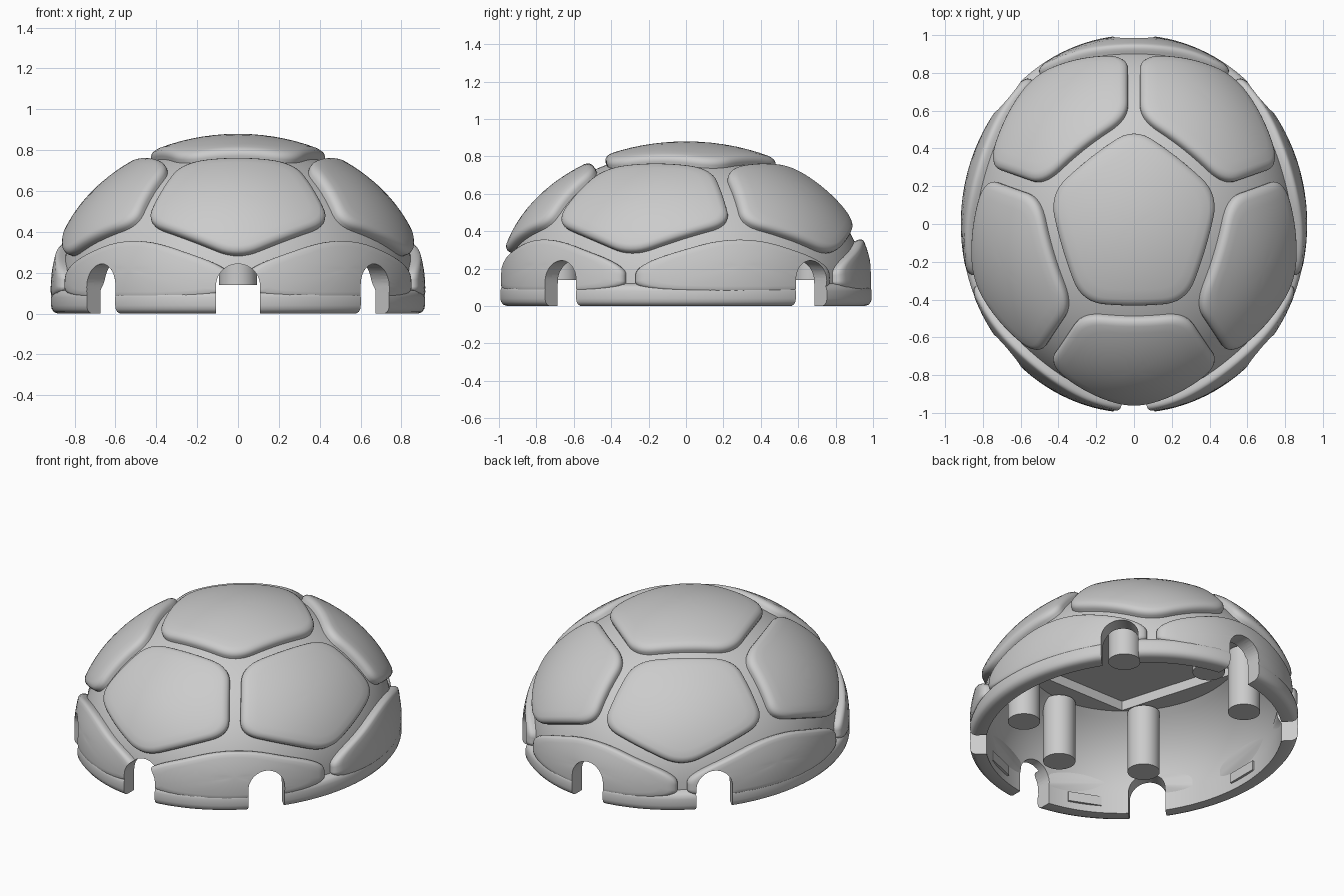
import bpy, bmesh, math
from mathutils import Vector, Matrix

cube = bpy.data.objects.get("Cube")
if cube:
    bpy.data.objects.remove(cube, do_unlink=True)

GREY = (0.6, 0.6, 0.6, 1)
mat = bpy.data.materials.new("shell_grey")
mat.use_nodes = True
mat.diffuse_color = GREY
mat.node_tree.nodes["Principled BSDF"].inputs["Base Color"].default_value = GREY

WIDE = 0.915                        # width to length ratio
DOME = Vector((0.87, 0.95, 0.71))   # half axes of the dome
FLOOR = 0.12                        # height of the dome's centre, on top of the rim


def make(name, bm):
    bmesh.ops.recalc_face_normals(bm, faces=bm.faces)
    me = bpy.data.meshes.new(name)
    bm.to_mesh(me)
    bm.free()
    me.materials.append(mat)
    ob = bpy.data.objects.new(name, me)
    bpy.context.collection.objects.link(ob)
    return ob


def activate(ob):
    bpy.ops.object.select_all(action='DESELECT')
    ob.select_set(True)
    bpy.context.view_layer.objects.active = ob


def smooth(ob):
    activate(ob)
    bpy.ops.object.shade_smooth_by_angle(angle=math.radians(35))


def cut(ob, cutters):
    activate(ob)
    for c in cutters:
        mod = ob.modifiers.new("cut", 'BOOLEAN')
        mod.operation = 'DIFFERENCE'
        mod.solver = 'EXACT'
        mod.object = c
        bpy.ops.object.modifier_apply(modifier=mod.name)


def prism(name, outline, direction):
    bm = bmesh.new()
    face = bm.faces.new([bm.verts.new(p) for p in outline])
    ext = bmesh.ops.extrude_face_region(bm, geom=[face], use_keep_orig=True)
    bmesh.ops.translate(bm, vec=direction,
                        verts=[v for v in ext["geom"] if isinstance(v, bmesh.types.BMVert)])
    return make(name, bm)


def lathe(name, profile, steps=128):
    bm = bmesh.new()
    vs = [bm.verts.new((0, r, z)) for r, z in profile]
    es = [bm.edges.new(pair) for pair in zip(vs, vs[1:])]
    bmesh.ops.spin(bm, geom=vs + es, cent=(0, 0, 0), axis=(0, 0, 1),
                   angle=math.tau, steps=steps)
    bmesh.ops.remove_doubles(bm, verts=bm.verts, dist=1e-4)
    bmesh.ops.scale(bm, vec=(WIDE, 1, 1), verts=bm.verts)
    return make(name, bm)


def direction(az, polar):
    a, p = math.radians(az), math.radians(polar)
    return Vector((math.sin(p) * math.cos(a), math.sin(p) * math.sin(a), math.cos(p)))


def on_dome(d, h):
    d = d.normalized()
    normal = Vector(d[i] / DOME[i] for i in range(3)).normalized()
    return Vector(d[i] * DOME[i] for i in range(3)) + normal * h + Vector((0, 0, FLOOR))


def scute(name, corners, height, gap=0.045, round_part=0.22, edge_steps=10):
    """Raised pad with rounded corners, laid over the dome."""
    c = sum(corners, Vector()).normalized()
    a = c.orthogonal().normalized()
    b = c.cross(a)
    pts = [Vector((d.dot(a), d.dot(b))) / d.dot(c) for d in corners]
    pts.sort(key=lambda p: math.atan2(p.y, p.x))
    n = len(pts)
    # inset every side by the seam width
    inset = []
    for i in range(n):
        e1 = (pts[i] - pts[i - 1]).normalized()
        e2 = (pts[(i + 1) % n] - pts[i]).normalized()
        n1, n2 = Vector((-e1.y, e1.x)), Vector((-e2.y, e2.x))
        inset.append(pts[i] + (n1 + n2) * gap / (1 + n1.dot(n2)))
    # rounded corners joined by straight sides
    outline = []
    for i, p in enumerate(inset):
        q = inset[(i + 1) % n]
        start = p.lerp(inset[i - 1], round_part)
        end = p.lerp(q, round_part)
        for k in range(8):
            t = k / 8
            outline.append(start.lerp(p, t).lerp(p.lerp(end, t), t))
        for k in range(edge_steps):
            outline.append(end.lerp(q.lerp(p, round_part), k / edge_steps))
    bm = bmesh.new()
    rings = []
    steps = [(1, -0.03), (1, height * 0.35), (0.985, height * 0.62), (0.955, height * 0.84),
             (0.91, height * 0.95)] + [(s / 8, height) for s in range(7, 0, -1)]
    for s, h in steps:
        rings.append([bm.verts.new(on_dome(c + a * p.x * s + b * p.y * s, h)) for p in outline])
    top = bm.verts.new(on_dome(c, height))
    under = bm.verts.new(on_dome(c, -0.03))
    m = len(outline)
    for i in range(m):
        j = (i + 1) % m
        for lo, hi in zip(rings, rings[1:]):
            bm.faces.new((lo[i], lo[j], hi[j], hi[i]))
        bm.faces.new((rings[-1][i], rings[-1][j], top))
        bm.faces.new((rings[0][j], rings[0][i], under))
    return make(name, bm)


# Cutters: arched openings around the rim and the pentagon recess
notch_cutters = []
for az in (-90, 90, 45, 135, -45, -135):
    out = Vector((math.cos(math.radians(az)), math.sin(math.radians(az)), 0))
    side = Vector((-out.y, out.x, 0))
    arch = [(0.108 * math.cos(math.pi * k / 20), 0.135 + 0.108 * math.sin(math.pi * k / 20))
            for k in range(21)]
    arch = [(0.108, -0.1)] + arch + [(-0.108, -0.1)]
    notch_cutters.append(prism("notch_cutter", [out * 0.78 + side * t + Vector((0, 0, z))
                                                for t, z in arch], out * 0.4))
pentagon = [(0.64 * WIDE * math.cos(math.radians(90 + 72 * k)),
             0.64 * math.sin(math.radians(90 + 72 * k)), 0.4) for k in range(5)]
recess_cutter = prism("recess_cutter", pentagon, Vector((0, 0, 0.2)))

# Hollow dome with a flat ceiling and a rounded rim
CEILING, HOLLOW = 0.54, 0.607
inner = [(0, CEILING)]
for k in range(13):
    t = math.asin((CEILING - FLOOR) / HOLLOW) * (1 - k / 12)
    inner.append((0.9 * math.cos(t), FLOOR + HOLLOW * math.sin(t)))
rim = [(0.9, 0), (0.965, 0), (0.985, 0.008), (0.996, 0.022), (1, 0.04), (1, 0.08),
       (0.994, 0.1), (0.98, 0.113)]
outer = []
for k in range(25):
    t = math.pi / 2 * k / 24
    outer.append((DOME.y * math.cos(t), FLOOR + DOME.z * math.sin(t)))
dome = lathe("shell_dome", inner + rim + outer)
cut(dome, notch_cutters + [recess_cutter])
smooth(dome)

# Top, upper and lower rings of pads
TOP, MID, LOW = 34, 66, 81
smooth(scute("top_scute", [direction(90 + 72 * k, TOP) for k in range(5)], 0.05))
for k in range(5):
    az = -90 + 72 * k
    smooth(scute("upper_scute", [direction(az - 36, TOP), direction(az + 36, TOP),
                                 direction(az + 36, MID), direction(az, LOW),
                                 direction(az - 36, MID)], 0.05))
    az += 36
    lower = scute("lower_scute", [direction(az, 67), direction(az + 36, LOW),
                                  direction(az + 36, 95), direction(az - 36, 95),
                                  direction(az - 36, LOW)], 0.047, round_part=0.35)
    cut(lower, notch_cutters)
    smooth(lower)

# Posts hanging inside the dome
for x, y in ((0, 0.67), (0, -0.67), (0.45, 0.45), (-0.45, 0.45), (0.45, -0.45), (-0.45, -0.45)):
    bm = bmesh.new()
    bmesh.ops.create_cone(bm, cap_ends=True, segments=40, radius1=0.093, radius2=0.093,
                          depth=0.39, matrix=Matrix.Translation((x, y, 0.335)))
    smooth(make("inner_post", bm))

# Small tabs on the inside of the rim
for az in (0, 180, 67, 113, -67, -113):
    a = math.radians(az)
    bm = bmesh.new()
    bmesh.ops.create_cube(bm, size=1, matrix=Matrix.Translation(
        (0.91 * WIDE * math.cos(a), 0.91 * math.sin(a), 0.075))
        @ Matrix.Rotation(a, 4, 'Z') @ Matrix.Diagonal((0.05, 0.2, 0.06, 1)))
    make("rim_tab", bm)

for c in notch_cutters + [recess_cutter]:
    bpy.data.objects.remove(c, do_unlink=True)
